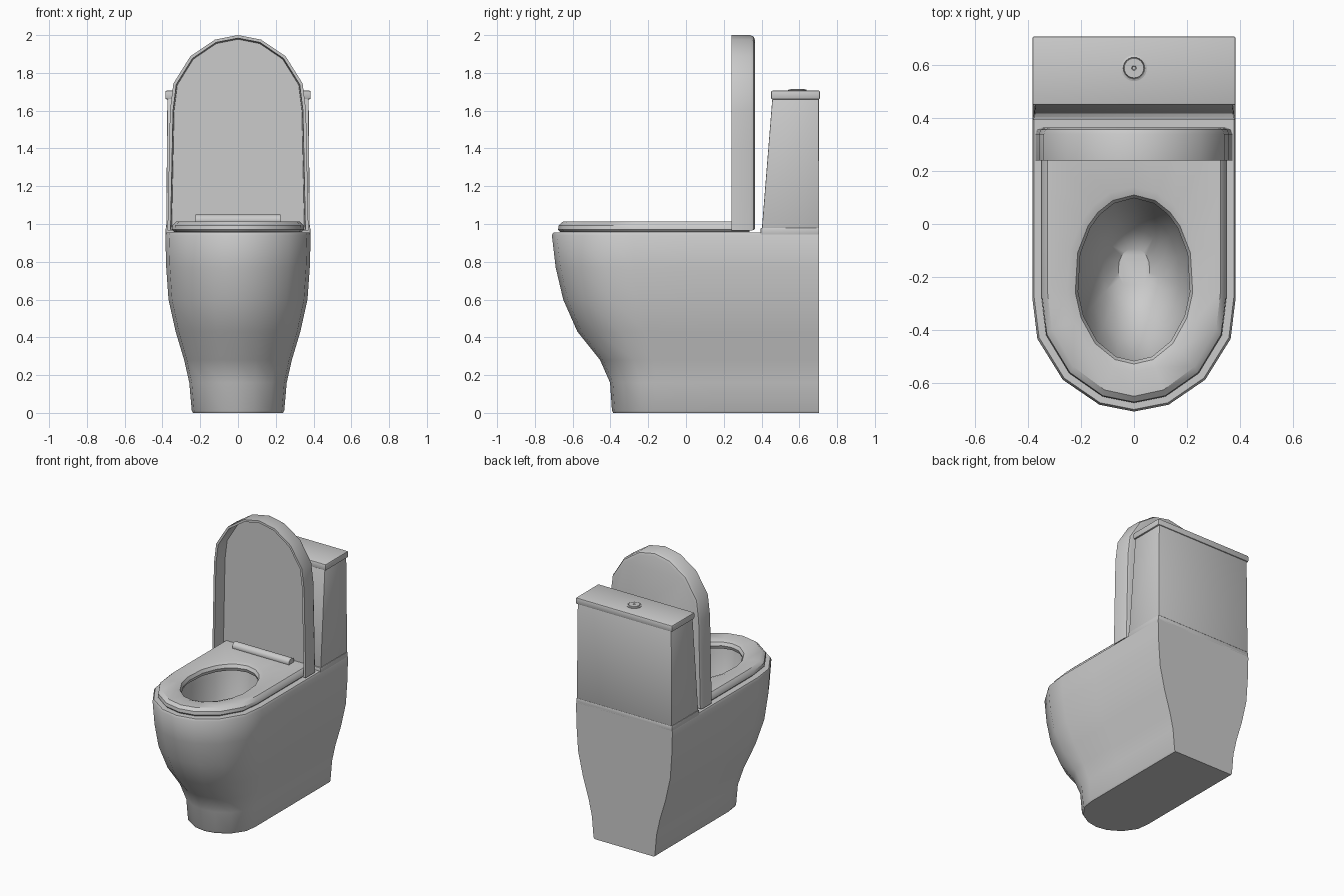
import bpy, bmesh, math

if "Cube" in bpy.data.objects:
    bpy.data.objects.remove(bpy.data.objects["Cube"])

# normalised quarter of the rounded front: side -> tip
ARC = [(1, 0), (0.95, 0.36), (0.70, 0.72), (0.34, 0.94), (0, 1)]


def outline(w, front, depth, back, wb=None):
    """U-shaped outline: square at the back, round at the front."""
    wb = wb or w
    yc = front + depth
    half = [(0, back), (wb / 2, back)]
    half += [(wb + (w - wb) * t, back + (yc - back) * t) for t in (0, 1 / 3, 2 / 3)]
    half += [(w * a, yc - depth * b) for a, b in ARC]
    return half + [(-x, y) for x, y in half[-2:0:-1]]


def oval(rx, ry, cy=-0.21):
    """Ellipse whose points line up with those of outline()."""
    angles = [math.atan2((y + 0.21) / 0.45, x / 0.36)
              for x, y in outline(0.36, -0.69, 0.41, 0.38)]
    return [(rx * math.cos(a), cy + ry * math.sin(a)) for a in angles]


def circle(r, n=24):
    return [(r * math.cos(math.tau * i / n), r * math.sin(math.tau * i / n)) for i in range(n)]


def at_z(pts, z, y0=0):
    return [(x, y + y0, z) for x, y in pts]


def loft(name, rings, closed=False, bevel=0):
    bm = bmesh.new()
    vr = [[bm.verts.new(p) for p in r] for r in rings]
    pairs = list(zip(vr, vr[1:])) + ([(vr[-1], vr[0])] if closed else [])
    for a, b in pairs:
        for i in range(len(a)):
            j = (i + 1) % len(a)
            bm.faces.new((a[i], a[j], b[j], b[i]))
    if not closed:
        bm.faces.new(vr[0])
        bm.faces.new(vr[-1])
    bmesh.ops.recalc_face_normals(bm, faces=bm.faces)
    if bevel:
        bmesh.ops.bevel(bm, geom=bm.edges[:], offset=bevel, segments=2,
                        profile=0.5, affect='EDGES')
    me = bpy.data.meshes.new(name)
    bm.to_mesh(me)
    bm.free()
    ob = bpy.data.objects.new(name, me)
    bpy.context.collection.objects.link(ob)
    bpy.ops.object.select_all(action='DESELECT')
    ob.select_set(True)
    bpy.context.view_layer.objects.active = ob
    bpy.ops.object.shade_smooth_by_angle(angle=math.radians(38))
    return ob


def block(name, bottom, top, bevel):
    """Box from two (half width, front y, back y, z) rectangles."""
    rings = [[(-w, f, z), (w, f, z), (w, b, z), (-w, b, z)] for w, f, b, z in (bottom, top)]
    return loft(name, rings, bevel=bevel)


# Pedestal and bowl: outer skin upwards, across the rim, then down inside
skin = [(0.238, -0.385, 0.24, 0), (0.245, -0.392, 0.24, 0.012), (0.258, -0.402, 0.25, 0.16),
        (0.285, -0.455, 0.28, 0.28), (0.33, -0.575, 0.36, 0.43), (0.368, -0.65, 0.40, 0.6),
        (0.38, -0.69, 0.42, 0.77), (0.385, -0.71, 0.43, 0.94), (0.378, -0.702, 0.425, 0.955)]
body = [at_z(outline(w, f, d, 0.705), z) for w, f, d, z in skin]
inside = [(0.235, 0.33, -0.21, 0.955), (0.23, 0.325, -0.21, 0.92), (0.215, 0.30, -0.21, 0.78),
          (0.175, 0.245, -0.20, 0.62), (0.12, 0.16, -0.18, 0.5), (0.06, 0.08, -0.17, 0.45)]
body += [at_z(oval(rx, ry, cy), z) for rx, ry, cy, z in inside]
loft("pedestal_bowl", body)

# Seat ring
seat = [at_z(outline(w, f, 0.40, 0.335), z) for w, f, z in
        [(0.338, -0.665, 0.957), (0.35, -0.677, 0.97), (0.347, -0.674, 0.993), (0.328, -0.652, 1.012)]]
seat += [at_z(oval(rx, ry), z) for rx, ry, z in
         [(0.255, 0.35, 1.012), (0.225, 0.32, 1.002), (0.214, 0.308, 0.98), (0.222, 0.316, 0.957)]]
loft("seat", seat, closed=True)

# Raised lid: a shallow shell standing upright, hollow towards the front
shell = [(0.025, 0.365, 0.01), (0.008, 0.358, 0.003), (0, 0.34, 0),
         (0, 0.24, 0), (0.016, 0.24, 0.006), (0.022, 0.335, 0.006)]
loft("lid", [[(x, y, -v) for x, v in
              outline(0.36 - d, -2.0 + d, 0.40 - d, -0.965 - e, 0.373 - d)]
             for d, y, e in shell])

# Hinge bar
loft("hinge_bar", [[(x, y + 0.288, z + 1.02) for y, z in circle(0.03)] for x in (-0.226, 0.226)])

# Cistern with its base ledge and cover
block("cistern_base", (0.383, 0.395, 0.705, 0.94), (0.383, 0.395, 0.705, 0.98), 0.005)
block("cistern", (0.38, 0.402, 0.705, 0.978), (0.374, 0.457, 0.703, 1.665), 0.004)
block("cistern_cover", (0.385, 0.45, 0.71, 1.66), (0.385, 0.45, 0.71, 1.706), 0.008)

# Flush button
button = [(0.049, 1.70), (0.049, 1.710), (0.041, 1.713), (0.039, 1.708),
          (0.037, 1.715), (0.009, 1.715), (0.006, 1.711)]
loft("flush_button", [at_z(circle(r), z, 0.59) for r, z in button])
